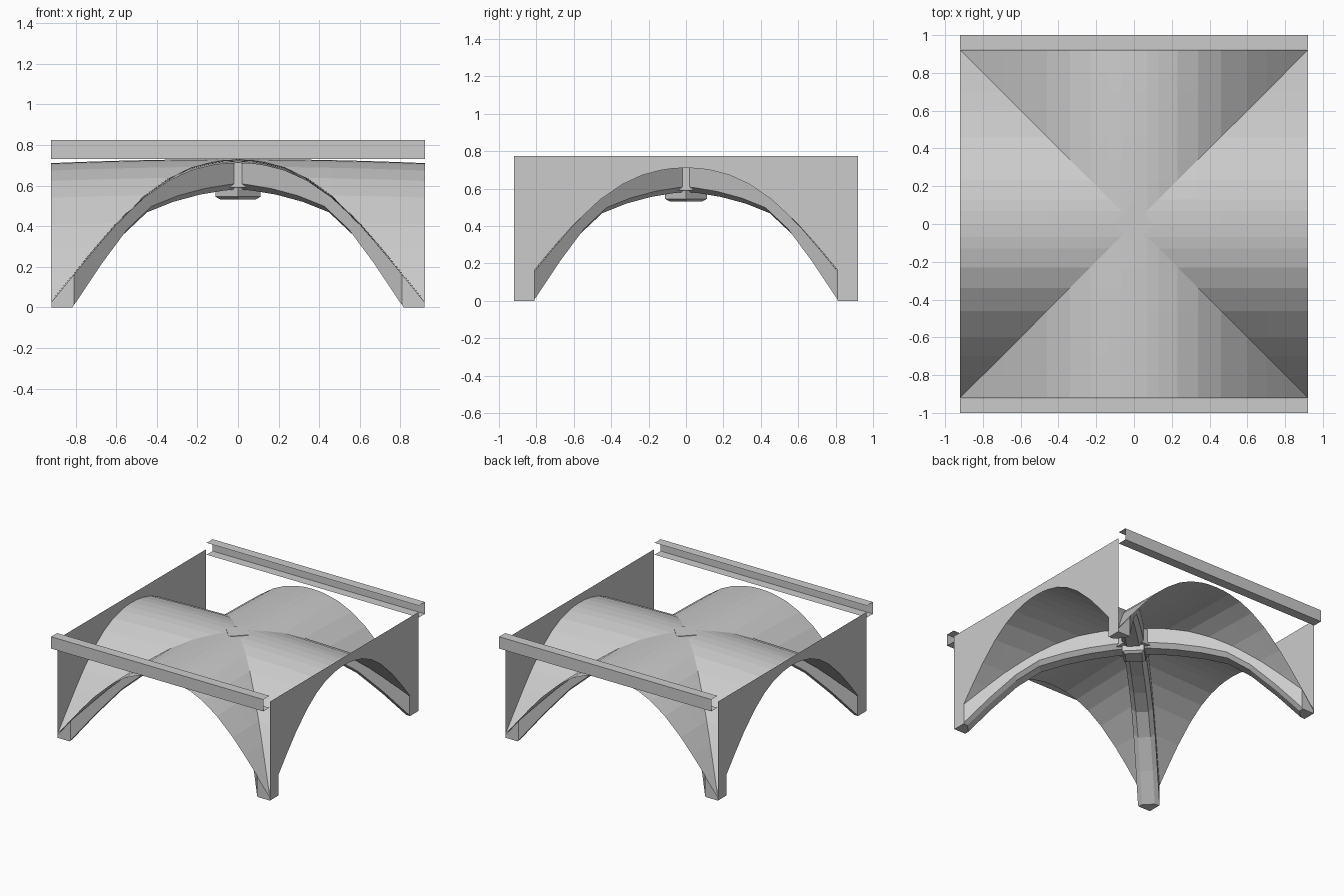
import bpy, bmesh, math
from mathutils import Vector

cube = bpy.data.objects.get("Cube")
if cube:
    bpy.data.objects.remove(cube, do_unlink=True)

grey = bpy.data.materials.new("light_grey")
grey.use_nodes = True
COLOUR = (0.6, 0.6, 0.6, 1)
grey.diffuse_color = COLOUR
grey.node_tree.nodes["Principled BSDF"].inputs["Base Color"].default_value = COLOUR

HALF = 0.92        # half width of the square bay
LEG = 0.81         # inner edge of the corner legs
RIB = 0.078        # half width of a rib
ARCH = [(0, .73), (.07, .727), (.13, .718), (.23, .692), (.34, .64),
        (.46, .555), (.6, .42), (.7, .305), (LEG, .17), (HALF, .03)]
SOFFIT = [(0, .585), (.1, .575), (.22, .555), (.35, .52), (.48, .468),
          (.6, .355), (.73, .18), (.85, 0), (1.0, -.22)]


def lerp(table, t):
    """Piecewise linear curve, extended past its last point."""
    for (a, za), (b, zb) in zip(table, table[1:]):
        if t <= b:
            break
    return za + (zb - za) * (t - a) / (b - a)


def vault_z(x, y):
    lo, hi = sorted((abs(x), abs(y)))
    return lerp(ARCH, lo) * (1 - 0.027 * (hi / HALF) ** 2)


def finish(bm, name, normals=True):
    if normals:
        bmesh.ops.recalc_face_normals(bm, faces=bm.faces[:])
    mesh = bpy.data.meshes.new(name)
    bm.to_mesh(mesh)
    bm.free()
    mesh.materials.append(grey)
    obj = bpy.data.objects.new(name, mesh)
    bpy.context.collection.objects.link(obj)
    return obj


def loft(bm, rings, closed=True):
    """Skin a list of point rings."""
    rows = [[bm.verts.new(p) for p in ring] for ring in rings]
    n = len(rows[0])
    for a, b in zip(rows, rows[1:]):
        for i in range(n if closed else n - 1):
            j = (i + 1) % n
            bm.faces.new((a[i], a[j], b[j], b[i]))
    return rows


# Groin vault: two crossing barrels, creased on the diagonals
ts = [t for t, _ in ARCH]
line = [-t for t in reversed(ts[1:])] + ts
n = len(line)
bm = bmesh.new()
grid = [[bm.verts.new((x, y, vault_z(x, y))) for y in line] for x in line]
for i in range(n - 1):
    for j in range(n - 1):
        a, b = grid[i][j], grid[i + 1][j]
        c, d = grid[i + 1][j + 1], grid[i][j + 1]
        if i == j:
            tris = [(a, b, c), (a, c, d)]
        elif i + j == n - 2:
            tris = [(a, b, d), (b, c, d)]
        else:
            tris = [(a, b, c, d)]
        for t in tris:
            bm.faces.new(t)
finish(bm, "vault", False)

# Side walls with an arched opening
arch = [y for y in line if abs(y) <= LEG]
for side, name in ((1, "left_wall"), (-1, "right_wall")):
    x = side * HALF
    outline = [(-HALF, 0), (-LEG, 0)] + [(y, vault_z(x, y)) for y in arch]
    outline += [(LEG, 0), (HALF, 0), (HALF, .775), (-HALF, .775)]
    bm = bmesh.new()
    face = bm.faces.new([bm.verts.new((x, y, z)) for y, z in outline])
    face.normal_update()
    if face.normal.x * side < 0:
        face.normal_flip()
    finish(bm, name, False)

# Diagonal ribs: chamfered underneath, trimmed to the bay and the ground
diag = math.sqrt(0.5)
steps = sorted({t for t, _ in SOFFIT} | {.04, .16, .28, .41, .54, .66, .79, .92})
for k in range(4):
    bm = bmesh.new()
    rings = []
    for t in steps:
        low = lerp(SOFFIT, t)
        ring = []
        for s in (-RIB, 0, RIB):
            x, y = t + s * diag, t - s * diag
            ring.append((x, y, vault_z(x, y) - 0.006))
        for s, lift in ((RIB, .03), (.045, 0), (-.045, 0), (-RIB, .03)):
            ring.append((t + s * diag, t - s * diag, low + lift))
        rings.append(ring)
    rows = loft(bm, rings)
    bm.faces.new(rows[0])
    bm.faces.new(rows[-1])
    for co, no in (((HALF - .001, 0, 0), (1, 0, 0)),
                   ((0, HALF - .001, 0), (0, 1, 0)),
                   ((0, 0, 0), (0, 0, -1))):
        cut = bmesh.ops.bisect_plane(
            bm, geom=bm.verts[:] + bm.edges[:] + bm.faces[:],
            plane_co=co, plane_no=no, clear_outer=True)
        edges = [e for e in cut["geom_cut"] if isinstance(e, bmesh.types.BMEdge)]
        bmesh.ops.holes_fill(bm, edges=edges)
    rib = finish(bm, "rib_%d" % (k + 1))
    rib.rotation_euler.z = k * math.pi / 2


def stack(name, levels, turn):
    """Square block from (radius, height) levels."""
    bm = bmesh.new()
    rows = loft(bm, [[(r * math.cos(turn + i * math.pi / 2),
                       r * math.sin(turn + i * math.pi / 2), z)
                      for i in range(4)] for r, z in levels])
    bm.faces.new(rows[0])
    bm.faces.new(rows[-1])
    finish(bm, name)


# Crown of the ribs: core, hanging boss and cover plate
stack("crown_core", [(.13 / diag, .59), (.13 / diag, .712)], math.pi / 4)
stack("crown_boss", [(.085, .53), (.112, .545), (.112, .59)], 0)
stack("crown_plate", [(.11, .726), (.11, .732)], 0)

# Channel beams, open towards the bay
for side, name in ((-1, "front_beam"), (1, "back_beam")):
    section = [(.925, .823), (1, .823), (1, .73), (.925, .73)]
    bm = bmesh.new()
    loft(bm, [[(x, side * y, z) for y, z in section] for x in (-HALF, HALF)], False)
    finish(bm, name)
